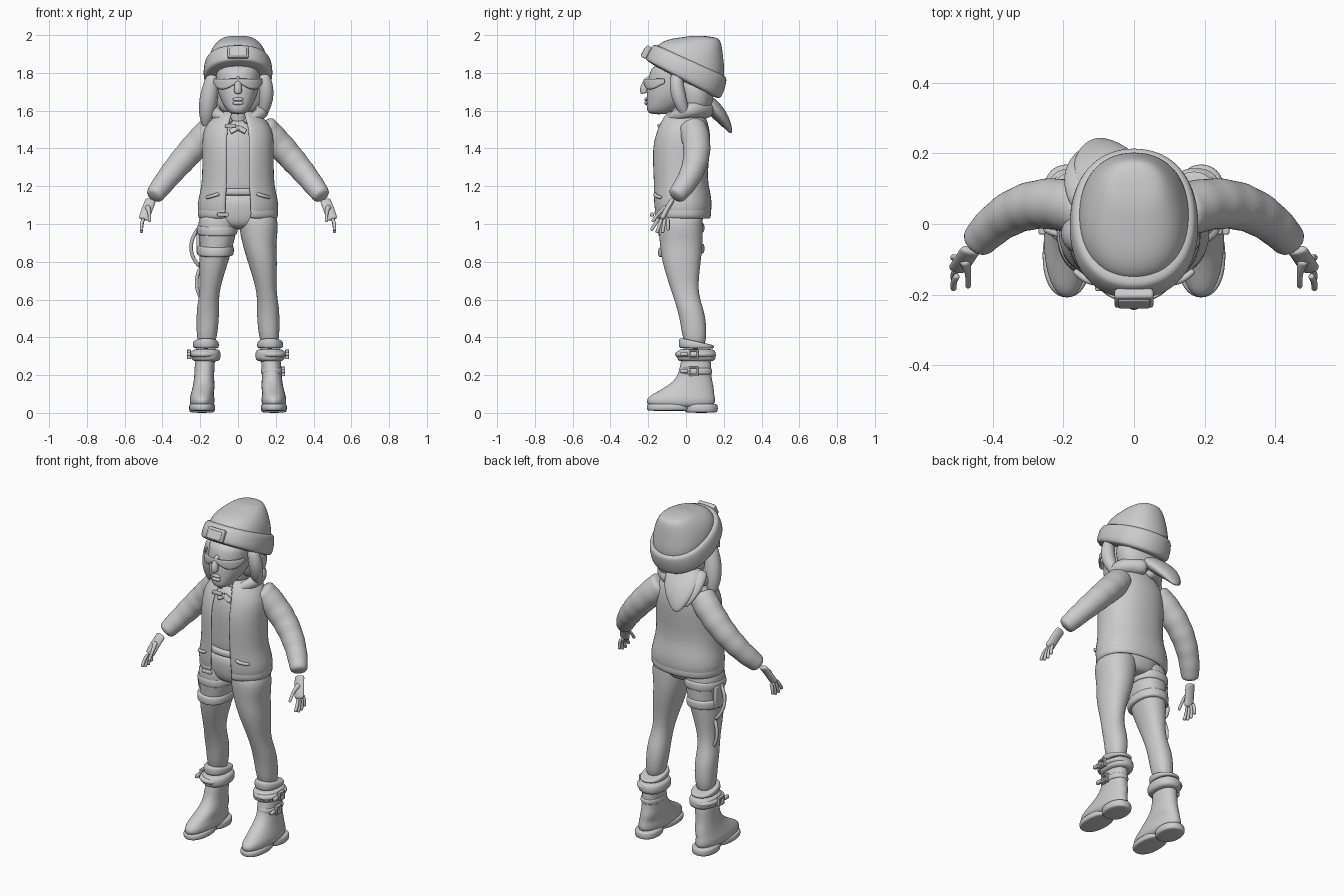
import bpy, bmesh, math
from mathutils import Vector

cube = bpy.data.objects.get("Cube")
if cube:
    bpy.data.objects.remove(cube)

grey = bpy.data.materials.new("plain grey")
grey.use_nodes = True
COLOUR = (.6, .6, .6, 1)
grey.diffuse_color = COLOUR
grey.node_tree.nodes["Principled BSDF"].inputs["Base Color"].default_value = COLOUR


def finish(obj, name, smooth=0, solid=0):
    obj.name = obj.data.name = name
    obj.data.materials.clear()
    obj.data.materials.append(grey)
    if solid:
        thickness = obj.modifiers.new("thickness", "SOLIDIFY")
        thickness.thickness, thickness.offset = solid, 0
    if smooth:
        rounding = obj.modifiers.new("rounding", "SUBSURF")
        rounding.levels = rounding.render_levels = smooth
    for poly in obj.data.polygons:
        poly.use_smooth = True


def skin(name, rings, closed=True, smooth=2, solid=0):
    """Bridge a list of point rings into a surface."""
    bm = bmesh.new()
    rows = [[bm.verts.new(point) for point in ring] for ring in rings]
    count = len(rows[0])
    for low, high in zip(rows, rows[1:]):
        for i in range(count if closed else count - 1):
            j = (i + 1) % count
            bm.faces.new((low[i], low[j], high[j], high[i]))
    if closed:
        bm.faces.new(rows[0])
        bm.faces.new(rows[-1])
    bmesh.ops.recalc_face_normals(bm, faces=bm.faces)
    mesh = bpy.data.meshes.new(name)
    bm.to_mesh(mesh)
    bm.free()
    obj = bpy.data.objects.new(name, mesh)
    bpy.context.collection.objects.link(obj)
    finish(obj, name, smooth, solid)


def slope(front, back, half, x=0):
    """Section through a front and a back point, each given as (y, z)."""
    return Vector((*front, *back, half, x))


def level(z, front, back, half, x=0):
    return slope((front, z), (back, z), half, x)


def bend(value, power):
    return math.copysign(abs(value) ** power, value)


def hoop(section, side, count, power, gap):
    front_y, front_z, back_y, back_z, half, x = section
    front, back = Vector((side * x, front_y, front_z)), Vector((side * x, back_y, back_z))
    middle, arm = (front + back) / 2, (front - back) / 2
    steps = count - 1 if gap else count
    ring = []
    for i in range(count):
        angle = gap + (math.tau - gap - gap) * i / steps
        across = Vector((half * bend(math.sin(angle), power), 0, 0))
        ring.append(middle + arm * bend(math.cos(angle), power) + across)
    return ring


def shell(name, sections, side=1, count=18, power=.9, gap=0, smooth=2, solid=0):
    rings = [hoop(section, side, count, power, gap) for section in sections]
    skin(name, rings, not gap, smooth, solid)


def band(name, low, high, puff, side=1, steps=6, **style):
    """Rounded cuff that swells by puff between two sections."""
    sections = []
    for i in range(steps + 1):
        t = i / steps
        grow = puff * math.sin(math.pi * t) ** .4 if 0 < i < steps else 0
        sections.append(low.lerp(high, t) + Vector((-grow, 0, grow, 0, grow, 0)))
    shell(name, sections, side, **style)


def tube(name, start, middle, end, radii, side=1, steps=6, count=12,
         squash=1, ref=(0, 1, 0), ripple=0):
    """Limb curving through three points with three radii."""
    keys = [Vector((side * p[0], p[1], p[2], r)) for p, r in zip((start, middle, end), radii)]
    path = []
    for i in range(steps + 1):
        t = i / steps
        path.append(keys[0] * (1 - t) * (1 - t - t) + keys[1] * 4 * t * (1 - t)
                    + keys[2] * t * (t + t - 1))
    rings = []
    for i, key in enumerate(path):
        ahead = path[min(i + 1, steps)].xyz - path[max(i - 1, 0)].xyz
        u = ahead.cross(Vector(ref)).normalized()
        v = ahead.normalized().cross(u)
        radius = key.w * (1 + ripple * (-1) ** i)
        angles = [math.tau * k / count for k in range(count)]
        rings.append([key.xyz + radius * (u * math.cos(a) * squash + v * math.sin(a))
                      for a in angles])
    skin(name, rings)


def box(name, at, size, rotation=(0, 0, 0)):
    bpy.ops.mesh.primitive_cube_add(size=1, location=at, rotation=rotation)
    obj = bpy.context.object
    obj.scale = size
    bpy.ops.object.transform_apply(location=False, rotation=False, scale=True)
    bevel = obj.modifiers.new("bevel", "BEVEL")
    bevel.width, bevel.segments = min(size) / 4, 2
    finish(obj, name)
    bpy.ops.object.shade_smooth_by_angle()


def ball(name, at, size):
    bpy.ops.mesh.primitive_uv_sphere_add(segments=16, ring_count=10, location=at)
    bpy.context.object.scale = size
    finish(bpy.context.object, name)


# Head and face
shell("head", [level(1.58, -.19, -.1, .03), level(1.6, -.21, -.06, .06),
               level(1.65, -.21, .02, .09), level(1.7, -.21, .07, .11),
               level(1.78, -.2, .1, .12), level(1.86, -.18, .12, .12)])
tube("nose", (0, -.19, 1.78), (0, -.22, 1.73), (0, -.22, 1.69), (.01, .02, .02), ref=(1, 0, 0))
ball("upper_lip", (0, -.21, 1.66), (.03, .01, .01))
ball("lower_lip", (0, -.21, 1.64), (.03, .01, .01))
band("neck", level(1.45, -.07, .06, .06), level(1.66, -.1, .05, .05), 0)

# Wraparound glasses, narrow over the nose
lens = []
for drop in (0, .5, 1):
    row = []
    for i in range(21):
        t = i / 10 - 1
        height = .02 + .04 * math.sin(math.pi * abs(t)) if i % 20 else .03
        row.append((.13 * math.sin(t * 1.4), -.05 - .17 * math.cos(t * 1.2), 1.77 - drop * height))
    lens.append(row)
skin("glasses", lens, closed=False, smooth=1, solid=.01)

# Knitted hat with a folded brim and a badge plate
shell("hat_crown", [slope((-.17, 1.9), (.19, 1.72), .16), slope((-.16, 1.95), (.21, 1.79), .16),
                    slope((-.1, 1.98), (.2, 1.87), .14), slope((-.01, 1.99), (.19, 1.96), .1),
                    slope((.05, 2), (.17, 1.99), .06)])
band("hat_brim", slope((-.21, 1.86), (.17, 1.65), .17), slope((-.16, 1.96), (.21, 1.79), .16), .02)
TILT = (-.5, 0, 0)
box("badge_frame", (0, -.21, 1.91), (.11, .03, .07), TILT)
box("badge_plate", (0, -.22, 1.91), (.09, .02, .05), TILT)

# Hair
shell("back_hair", [level(1.8, -.06, .15, .14), level(1.68, -.05, .15, .15),
                    level(1.57, -.02, .13, .12)])
tube("right_lock", (-.13, -.05, 1.8), (-.16, -.03, 1.63), (-.17, 0, 1.5), (.03, .05, .01))
tube("left_lock", (.13, -.05, 1.8), (.15, -.04, 1.68), (.12, .01, 1.56), (.03, .04, .02))
tube("swept_tail", (-.04, .06, 1.68), (-.08, .17, 1.59), (-.1, .24, 1.48), (.1, .1, .02),
     ref=(1, 0, 0), squash=.4)
tube("outer_tail", (-.12, .06, 1.66), (-.15, .14, 1.6), (-.13, .21, 1.51), (.06, .05, .02),
     ref=(1, 0, 0), squash=.6)

# Shirt and trouser top under the jacket
shell("shirt", [level(1.1, -.14, .09, .16), level(1.25, -.14, .08, .15),
                level(1.4, -.15, .09, .14), level(1.5, -.13, .08, .12),
                level(1.56, -.09, .06, .07)])
shell("hips", [level(.97, -.1, .06, .06), level(1, -.14, .09, .15),
               level(1.08, -.15, .1, .18), level(1.18, -.15, .1, .17)])
band("waistband", level(1.15, -.15, .1, .17), level(1.19, -.15, .1, .17), .01)

# Open jacket with a banded hem
OPEN = dict(gap=.28, count=26, smooth=1)
shell("jacket", [level(1.04, -.16, .12, .2), level(1.1, -.17, .13, .21),
                 level(1.17, -.17, .12, .19), level(1.24, -.17, .1, .18),
                 level(1.4, -.18, .12, .18), level(1.47, -.16, .12, .18),
                 level(1.53, -.14, .11, .16), level(1.6, -.09, .08, .08)], solid=.02, **OPEN)
band("jacket_hem", level(1.03, -.16, .12, .2), level(1.09, -.16, .12, .2), .01, solid=.01, **OPEN)
box("collar_toggle", (-.04, -.14, 1.52), (.06, .02, .02))
box("hem_toggle", (-.08, -.18, 1.05), (.06, .02, .02))

for side, word in ((1, "left"), (-1, "right")):
    # Collar, pocket and shirt points
    box(word + "_shirt_collar", (side * .02, -.13, 1.5), (.05, .01, .03), (-.5, side * .5, 0))
    tube(word + "_collar", (.03, -.11, 1.54), (.13, .01, 1.6), (0, .12, 1.6), (.02, .04, .05),
         side, ref=(0, 0, 1))
    tube(word + "_pocket_flap", (.1, -.16, 1.16), (.13, -.16, 1.15), (.17, -.13, 1.14),
         (.01, .01, .01), side)

    # Sleeve and hand
    tube(word + "_sleeve", (.12, .03, 1.52), (.3, .05, 1.33), (.45, -.06, 1.14), (.08, .07, .05),
         side, steps=12, ripple=.04)
    tube(word + "_palm", (.46, -.07, 1.13), (.48, -.1, 1.08), (.5, -.13, 1.02), (.03, .03, .03),
         side, squash=.5, ref=(1, 0, 0))
    for k in range(4):
        spread = k / 3 - .5
        root, tip = -.12 + .05 * spread, -.14 + .09 * spread
        length = .08 - .06 * spread ** 2
        tube(word + "_finger", (.5, root, 1.03), (.51, (root + tip) / 2, 1.03 - length / 2),
             (.51, tip, 1.03 - length), (.01, .01, .01), side, count=8)
    tube(word + "_thumb", (.48, -.1, 1.09), (.47, -.14, 1.06), (.47, -.18, 1.01),
         (.02, .01, .01), side, count=8)

    # Leg
    shell(word + "_leg", [level(1.08, -.14, .09, .09, .1), level(1, -.15, .09, .11, .11),
                          level(.9, -.14, .09, .09, .11), level(.8, -.13, .08, .08, .13),
                          level(.65, -.08, .06, .05, .15), level(.56, -.05, .09, .06, .16),
                          level(.48, -.03, .11, .06, .16), level(.33, -.01, .11, .05, .17)], side)

    # Boot with a two-part sole and a folded top
    shell(word + "_boot", [level(.02, -.2, .15, .06, .19), level(.07, -.22, .16, .07, .19),
                           level(.1, -.18, .15, .06, .19), level(.14, -.1, .15, .06, .18),
                           level(.2, -.03, .13, .05, .18), level(.34, -.03, .14, .06, .17)], side)
    band(word + "_sole", level(.01, -.2, .02, .06, .19), level(.05, -.2, .02, .06, .19), .01, side)
    band(word + "_heel", level(0, 0, .16, .06, .19), level(.05, 0, .16, .06, .19), .01, side)
    low, fold = level(.27, -.03, .14, .06, .17), level(.34, -.03, .14, .06, .17)
    band(word + "_boot_fold", low, fold, .02, side)
    band(word + "_boot_top", fold, slope((-.03, .4), (.14, .36), .06, .17), .01, side)

    # Buckled straps, two on the left boot and one on the right
    for z, out in ((.31, .26), (.22, .24))[:1 if side < 0 else 2]:
        grow = out - .23
        band("boot_strap", level(z - .02, -.03, .13, .05, .18), level(z + .02, -.03, .13, .05, .18),
             grow, side)
        for way in (-1, 1):
            box("buckle_post", (side * out, .04 + way * .02, z), (.02, .01, .05))
            box("buckle_bar", (side * out, .04, z + way * .02), (.02, .05, .01))
        box("strap_end", (side * out, -.01, z), (.02, .04, .02))

# Thigh straps, pouch and hanging cord on the right leg
for z, half, x in ((.97, .1, -.11), (.86, .09, -.12)):
    low, high = (slope((-.14, z + d - .01), (.09, z + d + .01), half, x) for d in (-.03, .03))
    band("thigh_strap", low, high, .01)
box("thigh_pouch", (-.21, -.01, .91), (.02, .08, .13))
tube("upper_cord", (-.21, -.03, .98), (-.25, -.01, .87), (-.2, .01, .77), (.01, .01, .01))
tube("lower_cord", (-.2, .01, .77), (-.22, .02, .68), (-.19, .02, .6), (.01, .01, .01))
